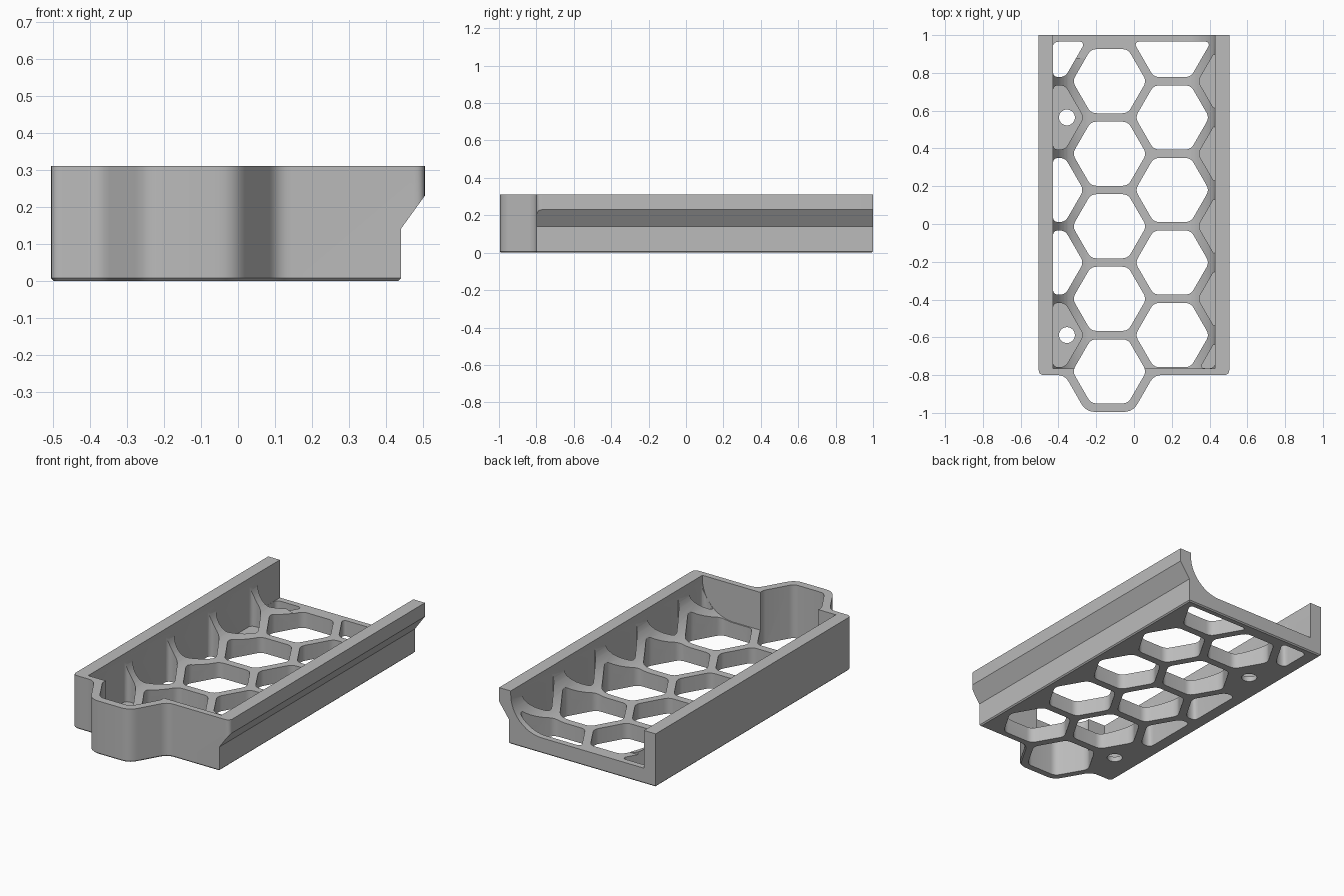
import bpy, bmesh, math
from mathutils import Vector

if "Cube" in bpy.data.objects:
    bpy.data.objects.remove(bpy.data.objects["Cube"])

HEIGHT, FLOOR, PLATE = 0.31, 0.09, 0.03
WALL_X, FRONT_Y, BACK_Y = 0.43, -0.765, 0.965
PITCH, COLUMN_STEP = 0.384, 0.3325
TOP = HEIGHT + 0.2

grey = bpy.data.materials.new("light grey plastic")
grey.use_nodes = True
grey.diffuse_color = (0.5, 0.5, 0.5, 1)
grey.node_tree.nodes["Principled BSDF"].inputs["Base Color"].default_value = (0.5, 0.5, 0.5, 1)


def rounded(points, size, steps=5):
    """Round each corner that has a size above zero."""
    pts = [Vector(p) for p in points]
    sizes = size if isinstance(size, list) else [size] * len(pts)
    out = []
    for i, p in enumerate(pts):
        a, b = pts[i - 1] - p, pts[(i + 1) % len(pts)] - p
        d = min(sizes[i], 0.45 * a.length, 0.45 * b.length)
        if d <= 0:
            out.append(p)
            continue
        start, end = p + a.normalized() * d, p + b.normalized() * d
        for k in range(steps + 1):
            t = k / steps
            out.append(start * (1 - t) ** 2 + p * 2 * t * (1 - t) + end * t * t)
    return out


def clip(points, axis, limit, side):
    """Keep the part of a convex outline where side * coordinate is below side * limit."""
    out = []
    for i, p in enumerate(points):
        q = points[(i + 1) % len(points)]
        dp, dq = side * (limit - p[axis]), side * (limit - q[axis])
        if dp >= 0:
            out.append(p)
        if dp * dq < 0:
            out.append(p.lerp(q, dp / (dp - dq)))
    return out


def hexagon(x, y, radius=0.196, sides=6):
    return [Vector((x + radius * math.cos(math.tau * k / sides),
                    y + radius * math.sin(math.tau * k / sides))) for k in range(sides)]


def add_prism(bm, outline, low, high, along_y=False):
    def place(p, h):
        return (p[0], h, p[1]) if along_y else (p[0], p[1], h)
    bottom = [bm.verts.new(place(p, low)) for p in outline]
    top = [bm.verts.new(place(p, high)) for p in outline]
    faces = [bm.faces.new(bottom), bm.faces.new(top)]
    for i in range(len(outline)):
        j = (i + 1) % len(outline)
        faces.append(bm.faces.new((bottom[i], bottom[j], top[j], top[i])))
    bmesh.ops.recalc_face_normals(bm, faces=faces)
    return faces


def make_object(name, bm):
    mesh = bpy.data.meshes.new(name)
    bm.to_mesh(mesh)
    bm.free()
    obj = bpy.data.objects.new(name, mesh)
    bpy.context.collection.objects.link(obj)
    return obj


def cut(target, bm):
    cutter = make_object("cutter", bm)
    cutter.hide_render = True
    mod = target.modifiers.new("cut", "BOOLEAN")
    mod.operation, mod.solver, mod.object = "DIFFERENCE", "EXACT", cutter
    bpy.context.view_layer.objects.active = target
    bpy.ops.object.modifier_apply(modifier=mod.name)
    bpy.data.objects.remove(cutter)


# Solid block with a half hexagon bulging from the front
outline = [(-0.505, 1), (-0.505, -0.8), (-0.366, -0.8), (-0.254, -0.995),
           (-0.006, -0.995), (0.106, -0.8), (0.505, -0.8), (0.505, 1)]
bm = bmesh.new()
base = add_prism(bm, rounded(outline, [0, 0.03, 0.04, 0.05, 0.05, 0.04, 0.03, 0]), 0, HEIGHT)[0]
bmesh.ops.bevel(bm, geom=list(base.edges), offset=0.007, segments=1, affect="EDGES")
tray = make_object("honeycomb_tray", bm)

# Channel open at the back, with coved side walls
COVE = 0.2
arc = [(WALL_X - COVE + COVE * math.sin(math.pi / 2 * k / 12),
        FLOOR + COVE - COVE * math.cos(math.pi / 2 * k / 12)) for k in range(13)]
profile = arc + [(WALL_X, TOP), (-WALL_X, TOP)] + [(-x, z) for x, z in reversed(arc)]
bm = bmesh.new()
add_prism(bm, profile, FRONT_Y, 1.2, along_y=True)
cut(tray, bm)

# Square end of the plain wall at the open back
bm = bmesh.new()
add_prism(bm, [(-0.4295, 0.88), (-0.15, 0.88), (-0.15, 1.2), (-0.4295, 1.2)], FLOOR, TOP)
cut(tray, bm)

# Undercut along the outside of the right wall
bm = bmesh.new()
add_prism(bm, [(0.433, -0.1), (0.433, 0), (0.44, 0.007), (0.44, 0.14),
               (0.505, 0.23), (0.7, 0.23), (0.7, -0.1)], -0.9, 1.2, along_y=True)
cut(tray, bm)

# Honeycomb cells: open ones, and blind pockets beside the walls
bm = bmesh.new()
for column in range(-1, 3):
    x = -0.13 + column * COLUMN_STEP
    shift = PITCH / 2 if column % 2 else 0
    for row in range(6):
        y = -0.78 + row * PITCH + shift
        cell = hexagon(x, y)
        bulge = column == 0 and row == 0
        if not bulge:
            for axis, limit, side in ((0, 0.429, 1), (0, -0.429, -1),
                                      (1, BACK_Y, 1), (1, FRONT_Y + 0.001, -1)):
                cell = clip(cell, axis, limit, side)
        if len(cell) < 3:
            continue
        screw_cell = column == -1 and row in (0, 3)
        blind = column == 2 or screw_cell
        add_prism(bm, rounded(cell, 0.03), PLATE if blind else -0.1, TOP)
cut(tray, bm)

# Screw holes through the two blind left cells
bm = bmesh.new()
for row in (0, 3):
    add_prism(bm, hexagon(-0.355, -0.588 + row * PITCH, 0.042, 32), -0.1, 0.2)
cut(tray, bm)

# Finish
tray.data.materials.clear()
tray.data.materials.append(grey)
for poly in tray.data.polygons:
    poly.material_index = 0
bpy.ops.object.select_all(action="DESELECT")
tray.select_set(True)
bpy.context.view_layer.objects.active = tray
bpy.ops.object.shade_smooth_by_angle(angle=math.radians(28))
